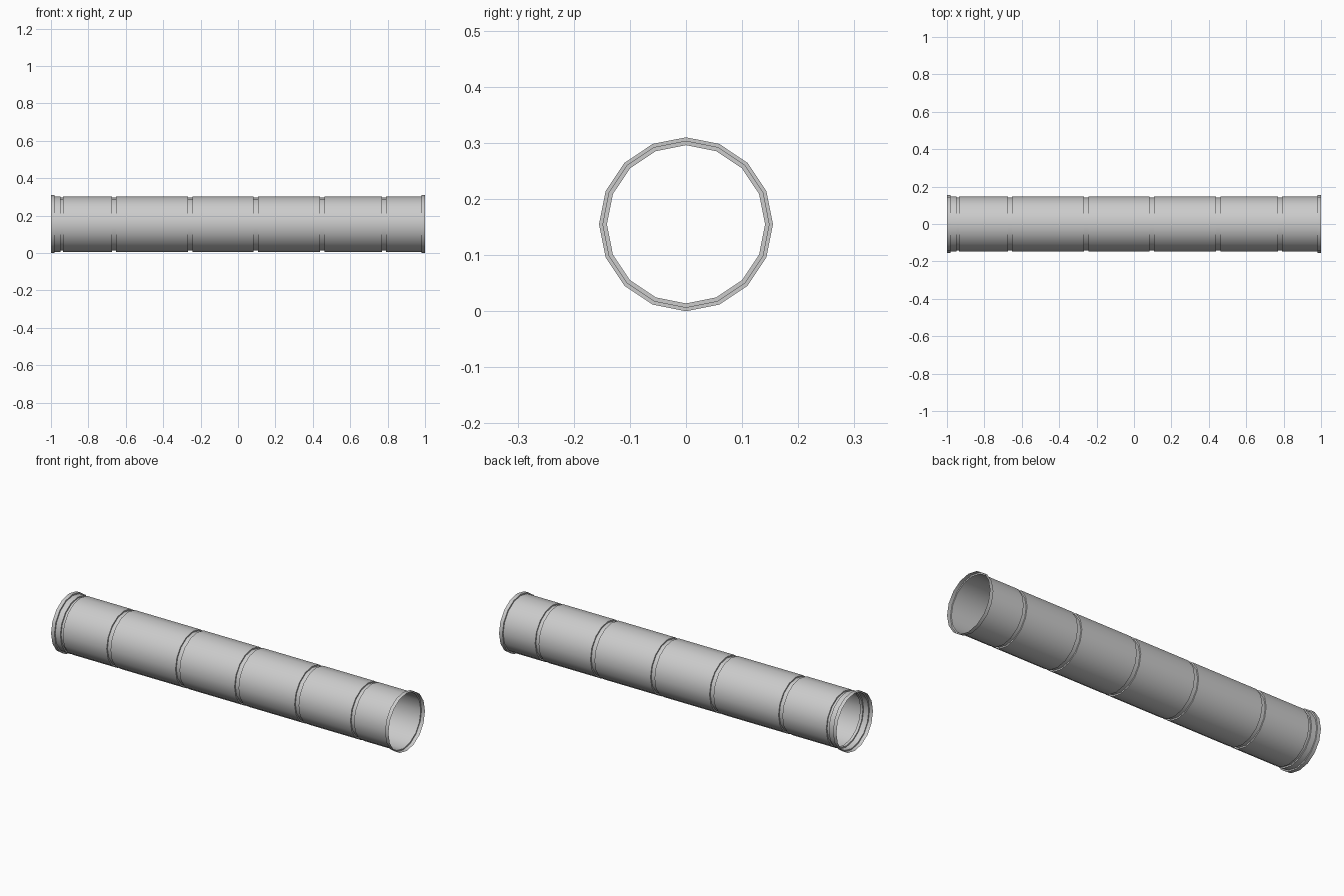
import bpy, bmesh, math

if "Cube" in bpy.data.objects:
    bpy.data.objects.remove(bpy.data.objects["Cube"])

SIDES = 16
R_RIM, R_BODY, R_GROOVE = 0.155, 0.148, 0.141

# Lengthwise profile (x, radius): end rims, plain body, narrow grooves
grooves = [(-0.95, -0.935), (-0.675, -0.652), (-0.267, -0.243), (0.083, 0.107),
           (0.439, 0.463), (0.77, 0.791)]
profile = [(-1.0, R_RIM), (-0.98, R_RIM), (-0.98, R_BODY)]
for a, b in grooves:
    profile += [(a, R_BODY), (a, R_GROOVE), (b, R_GROOVE), (b, R_BODY)]
profile += [(0.98, R_BODY), (0.98, R_RIM), (1.0, R_RIM)]

# Open sheet pipe: profile swept around the x axis
bm = bmesh.new()
rings = []
for x, r in profile:
    rings.append([bm.verts.new((x, r * math.cos(math.tau * i / SIDES),
                                R_RIM + r * math.sin(math.tau * i / SIDES)))
                  for i in range(SIDES)])
for p, q in zip(rings, rings[1:]):
    for i in range(SIDES):
        j = (i + 1) % SIDES
        bm.faces.new((p[i], q[i], q[j], p[j]))
bm.normal_update()
# Make the faces point outwards
if sum((f.normal.y * f.calc_center_median().y) for f in bm.faces) < 0:
    bmesh.ops.reverse_faces(bm, faces=bm.faces[:])
mesh = bpy.data.meshes.new("duct_pipe")
bm.to_mesh(mesh)
bm.free()
pipe = bpy.data.objects.new("duct_pipe", mesh)
bpy.context.collection.objects.link(pipe)

# Smooth walls, crisp steps
bpy.context.view_layer.objects.active = pipe
pipe.select_set(True)
bpy.ops.object.shade_smooth_by_angle(angle=math.radians(35))
